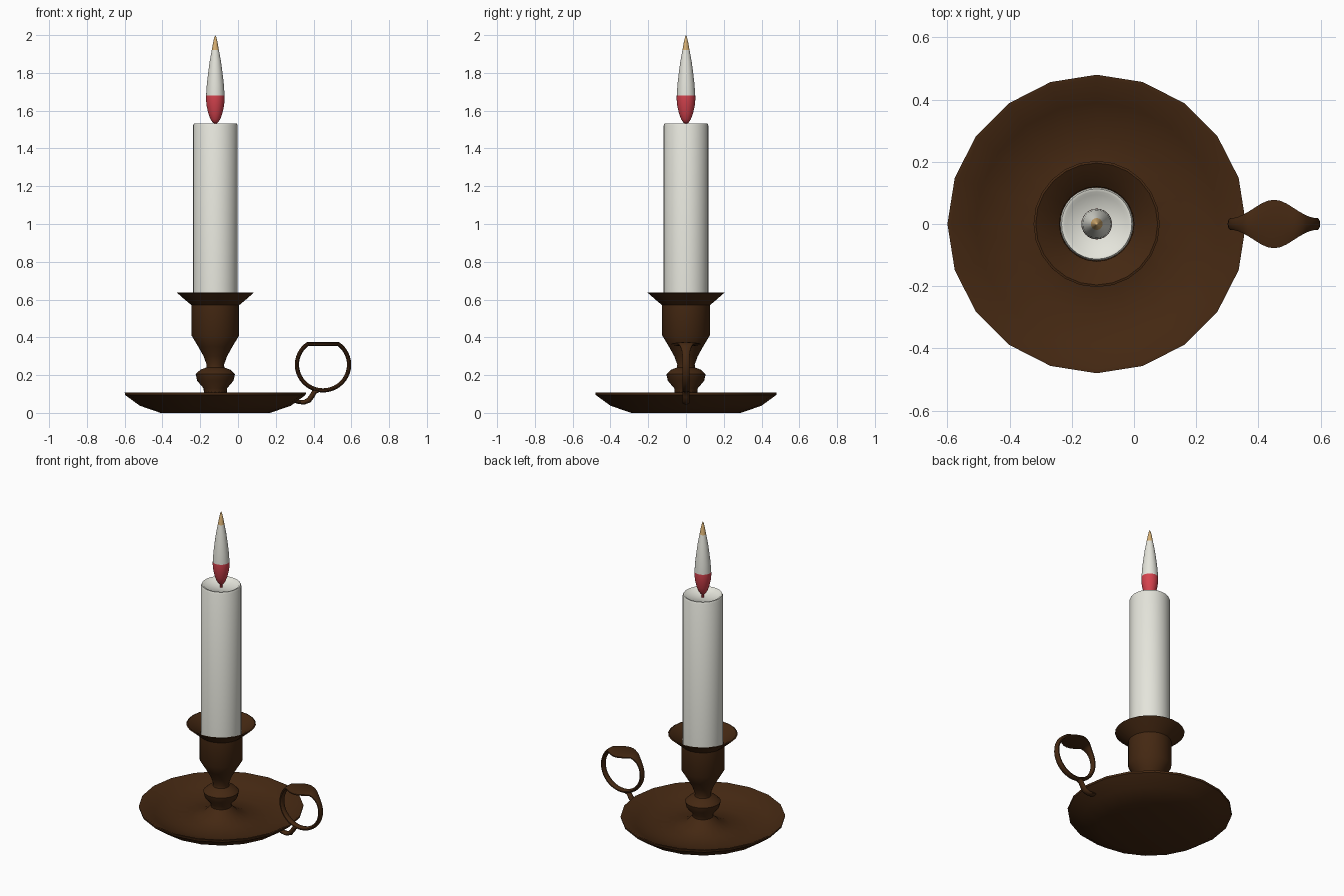
import bpy, bmesh, math

if "Cube" in bpy.data.objects:
    bpy.data.objects.remove(bpy.data.objects["Cube"])

AXIS_X = -0.12  # centre line of dish, socket and candle


def material(name, rgb):
    m = bpy.data.materials.new(name)
    m.diffuse_color = (*rgb, 1)
    m.use_nodes = True
    m.node_tree.nodes["Principled BSDF"].inputs["Base Color"].default_value = m.diffuse_color
    return m


brown = material("dark_brown", (0.058, 0.021, 0.006))
wax = material("wax_white", (0.78, 0.78, 0.71))
red = material("flame_red", (0.66, 0.055, 0.075))
tan = material("flame_tan", (0.68, 0.43, 0.17))


def finish(name, bm, mats, angle):
    bmesh.ops.recalc_face_normals(bm, faces=bm.faces)
    me = bpy.data.meshes.new(name)
    bm.to_mesh(me)
    bm.free()
    for m in mats:
        me.materials.append(m)
    ob = bpy.data.objects.new(name, me)
    bpy.context.collection.objects.link(ob)
    bpy.ops.object.select_all(action='DESELECT')
    ob.select_set(True)
    bpy.context.view_layer.objects.active = ob
    bpy.ops.object.shade_smooth_by_angle(angle=math.radians(angle))
    return ob


def bridge(bm, a, b):
    """Join two rings; a ring of one vertex is a pole."""
    n = max(len(a), len(b))
    for i in range(n):
        j = (i + 1) % n
        if len(a) == 1:
            bm.faces.new((a[0], b[j], b[i]))
        elif len(b) == 1:
            bm.faces.new((a[i], a[j], b[0]))
        else:
            bm.faces.new((a[i], a[j], b[j], b[i]))


def lathe(name, profile, sides, mats, angle=40, rule=None):
    bm = bmesh.new()
    rings = []
    for r, z in profile:
        n = sides if r > 0 else 1
        rings.append([bm.verts.new((AXIS_X + r * math.cos(2 * math.pi * i / sides),
                                    r * math.sin(2 * math.pi * i / sides), z)) for i in range(n)])
    for a, b in zip(rings, rings[1:]):
        bridge(bm, a, b)
    if rule:
        for f in bm.faces:
            f.material_index = rule(f.calc_center_median().z)
    return finish(name, bm, mats, angle)


def strap(name, path, closed):
    """Sweep an oval section along (x, z, half_width, half_thickness) points."""
    bm = bmesh.new()
    rings, n, k = [], len(path), 10
    for i, (x, z, w, t) in enumerate(path):
        p = path[(i - 1) % n] if closed else path[max(i - 1, 0)]
        q = path[(i + 1) % n] if closed else path[min(i + 1, n - 1)]
        dx, dz = q[0] - p[0], q[1] - p[1]
        d = math.hypot(dx, dz)
        nx, nz = -dz / d, dx / d
        ring = []
        for s in range(k):
            a = 2 * math.pi * s / k
            ring.append(bm.verts.new((x + nx * t * math.cos(a), w * math.sin(a), z + nz * t * math.cos(a))))
        rings.append(ring)
    for a, b in zip(rings, rings[1:]):
        bridge(bm, a, b)
    if closed:
        bridge(bm, rings[-1], rings[0])
    else:
        bm.faces.new(rings[0])
        bm.faces.new(rings[-1])
    return finish(name, bm, [brown], 50)


# Dish: underside, lip, then the inner face rising to the stem
lathe("dish", [(0, 0), (0.29, 0), (0.40, 0.038), (0.478, 0.095), (0.48, 0.107), (0.468, 0.107),
               (0.39, 0.062), (0.28, 0.03), (0.17, 0.038), (0.10, 0.068), (0.06, 0.11), (0, 0.11)],
      20, [brown])

# Stem with knob, and the flared candle socket
lathe("stem_and_socket", [(0, 0.10), (0.06, 0.10), (0.062, 0.13), (0.096, 0.17), (0.104, 0.205), (0.08, 0.228),
                          (0.048, 0.24), (0.046, 0.255), (0.062, 0.30), (0.09, 0.35), (0.126, 0.41),
                          (0.126, 0.57), (0.162, 0.60), (0.203, 0.636), (0.196, 0.638), (0.155, 0.612),
                          (0.120, 0.58), (0.119, 0.50), (0, 0.50)], 24, [brown])

# Candle with a shallow melted top
lathe("candle", [(0, 0.50), (0.118, 0.50), (0.118, 1.522), (0.113, 1.533), (0.104, 1.532),
                 (0.094, 1.520), (0, 1.514)], 32, [wax], 50)

# Wick and banded flame
lathe("wick", [(0, 1.51), (0.008, 1.51), (0.008, 1.545), (0, 1.545)], 8, [red])
lathe("flame", [(0, 1.53), (0.014, 1.537), (0.026, 1.555), (0.037, 1.585), (0.046, 1.625), (0.0495, 1.66),
                (0.049, 1.68), (0.045, 1.74), (0.038, 1.80), (0.030, 1.86), (0.019, 1.92),
                (0.011, 1.965), (0.005, 1.99), (0, 2.0)], 24, [red, wax, tan], 60,
      lambda z: 0 if z < 1.68 else 1 if z < 1.92 else 2)

# Finger ring: flattened on top, where it widens into a thumb rest
ring = []
for i in range(40):
    a = 2 * math.pi * i / 40
    x, z = 0.45 + 0.138 * math.cos(a), 0.255 + 0.136 * math.sin(a)
    bump = 0.5 + 0.5 * math.cos(math.pi * min(1, abs(x - 0.45) / 0.135)) if math.sin(a) > 0 else 0
    ring.append((x, min(z, 0.364), 0.02 + 0.062 * bump, 0.011))
strap("finger_ring", ring, True)

# Tail that joins the ring to the underside of the dish
strap("ring_tail", [(0.43, 0.122, 0.017, 0.011), (0.405, 0.112, 0.018, 0.014), (0.392, 0.09, 0.019, 0.014),
                    (0.375, 0.067, 0.02, 0.014), (0.35, 0.056, 0.02, 0.012), (0.32, 0.058, 0.02, 0.011),
                    (0.295, 0.066, 0.02, 0.009)], False)
